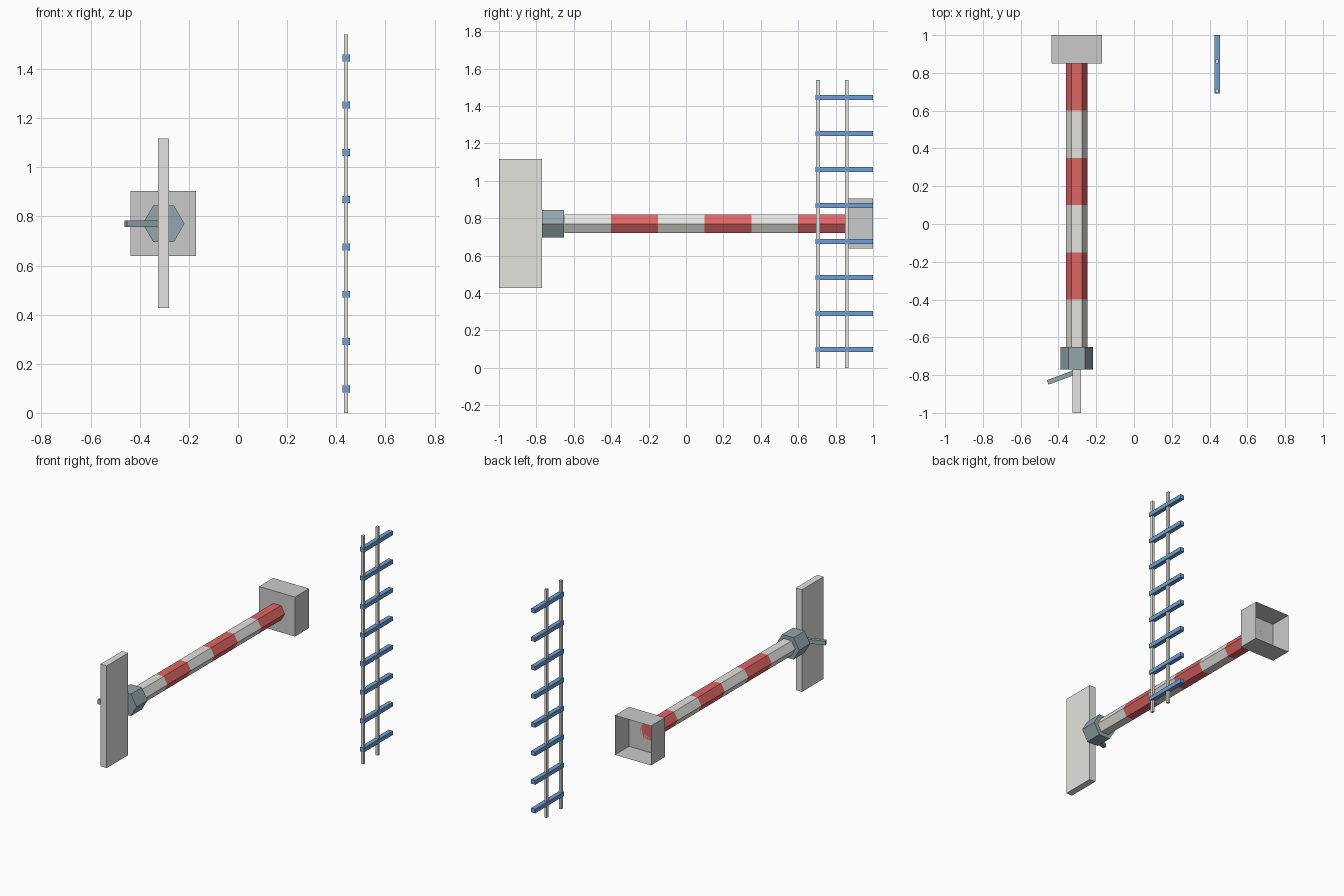
import bpy, bmesh
from math import cos, sin, pi, atan2, hypot
from mathutils import Matrix

if "Cube" in bpy.data.objects:
    bpy.data.objects.remove(bpy.data.objects["Cube"])


def mat(name, rgb):
    m = bpy.data.materials.new(name)
    m.diffuse_color = (*rgb, 1)
    m.use_nodes = True
    m.node_tree.nodes["Principled BSDF"].inputs["Base Color"].default_value = m.diffuse_color
    return m


RED = mat("red", (0.74, 0.13, 0.13))
BLUE = mat("blue", (0.16, 0.35, 0.67))
STEEL = mat("steel", (0.29, 0.38, 0.41))
GREY = mat("mid_grey", (0.58, 0.58, 0.55))
PALE = mat("pale_grey", (0.78, 0.77, 0.73))


def finish(name, bm, material):
    bmesh.ops.recalc_face_normals(bm, faces=bm.faces)
    me = bpy.data.meshes.new(name)
    bm.to_mesh(me)
    bm.free()
    me.materials.append(material)
    ob = bpy.data.objects.new(name, me)
    bpy.context.collection.objects.link(ob)
    return ob


def box(name, x, y, z, material, open_back=False):
    bm = bmesh.new()
    bmesh.ops.create_cube(bm, size=1)
    if open_back:
        back = [f for f in bm.faces if f.normal.y > 0.9]
        bmesh.ops.delete(bm, geom=back, context='FACES_ONLY')
    for v in bm.verts:
        for i, (a, b) in enumerate((x, y, z)):
            v.co[i] = (a + b) / 2 + v.co[i] * (b - a)
    return finish(name, bm, material)


CX, CZ = -0.303, 0.77


def hex_bar(name, r, y0, y1, material):
    # six-sided bar along y with a corner pointing sideways
    bm = bmesh.new()
    ring = [bm.verts.new((CX + r * cos(i * pi / 3), y0, CZ + r * sin(i * pi / 3)))
            for i in range(6)]
    base = bm.faces.new(ring)
    ext = bmesh.ops.extrude_face_region(bm, geom=[base], use_keep_orig=True)
    for v in ext["geom"]:
        if isinstance(v, bmesh.types.BMVert):
            v.co.y = y1
    return finish(name, bm, material)


# striped pole
for i in range(6):
    y = -0.65 + 0.25 * i
    hex_bar(f"pole_stripe_{i + 1}", 0.057, y, y + 0.25, RED if i % 2 else PALE)

# hub, end plate and hollow counterweight box
hex_bar("hub", 0.085, -0.77, -0.652, STEEL)
box("end_plate", (CX - 0.023, CX + 0.023), (-1, -0.77), (0.428, 1.117), PALE)
box("counterweight_box", (-0.438, -0.17), (0.85, 1), (0.638, 0.904), GREY, True)

# angled handle
a, b = (-0.305, -0.782), (-0.457, -0.839)
dx, dy = b[0] - a[0], b[1] - a[1]
h = hypot(dx, dy) / 2
handle = box("handle", (-h, h), (-0.0125, 0.0125), (-0.014, 0.014), STEEL)
handle.data.transform(
    Matrix.Translation(((a[0] + b[0]) / 2, (a[1] + b[1]) / 2, CZ))
    @ Matrix.Rotation(atan2(dy, dx), 4, 'Z'))

# ladder rails
LX = 0.44
for n, y in (("front", 0.706), ("back", 0.86)):
    box(f"ladder_rail_{n}", (LX - 0.008, LX + 0.008), (y - 0.01, y + 0.01), (0, 1.54), PALE)

# ladder rungs
for i in range(8):
    z = 0.098 + 0.1925 * i
    box(f"ladder_rung_{i + 1}", (LX - 0.015, LX + 0.015), (0.692, 1), (z - 0.014, z + 0.014), BLUE)
